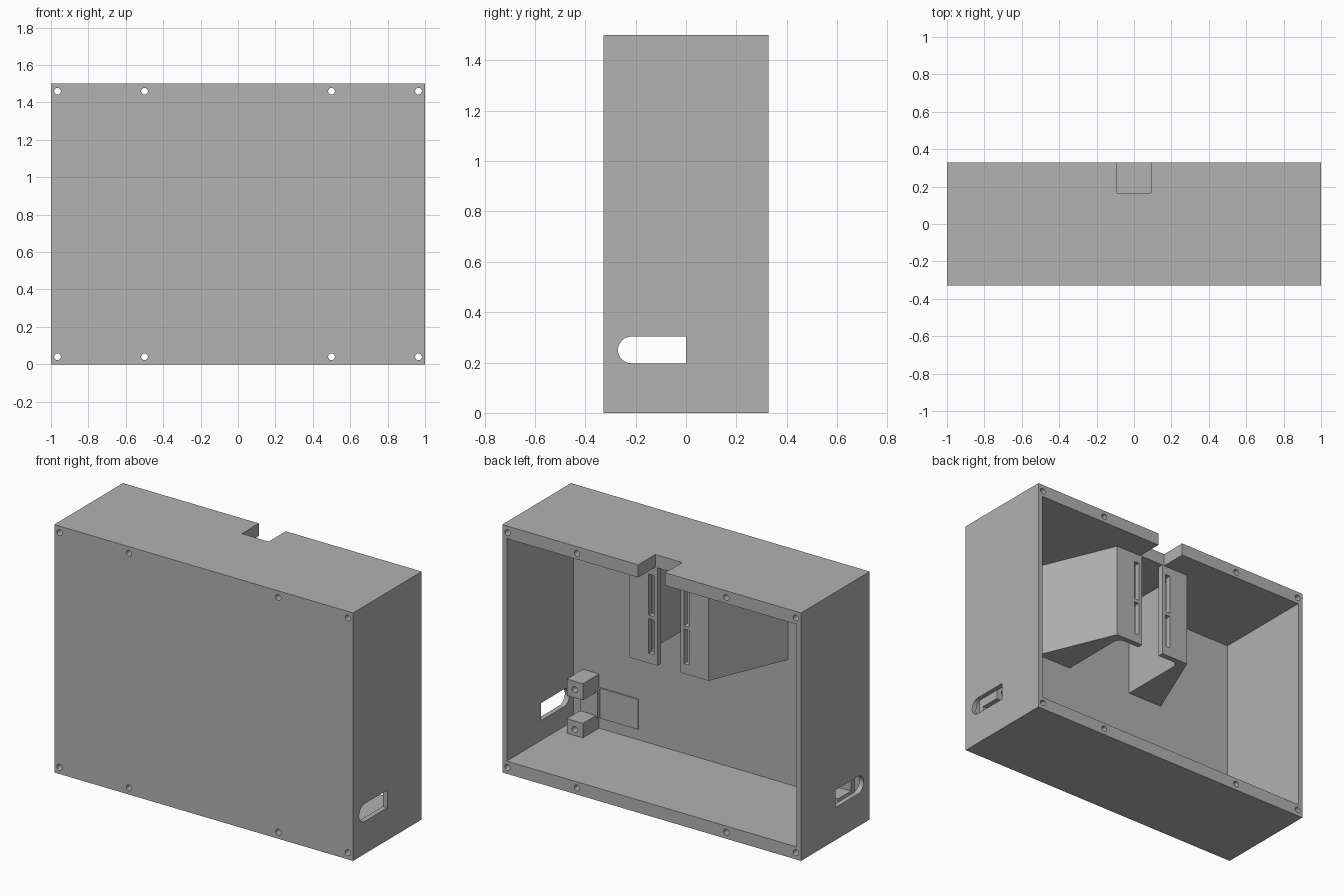
import bpy, bmesh
from math import pi, sin, cos
from mathutils import Vector

if "Cube" in bpy.data.objects:
    bpy.data.objects.remove(bpy.data.objects["Cube"], do_unlink=True)

grey = bpy.data.materials.new("plain grey")
grey.use_nodes = True
grey.diffuse_color = (0.445, 0.445, 0.445, 1)
grey.node_tree.nodes["Principled BSDF"].inputs["Base Color"].default_value = grey.diffuse_color


def prism(name, outline, axis, low, high):
    """Extrude a 2D outline along an axis; the outline uses the other two axes in order."""
    bm = bmesh.new()
    verts = []
    for a, b in outline:
        co = [a, b]
        co.insert(axis, low)
        verts.append(bm.verts.new(co))
    face = bm.faces.new(verts)
    new = bmesh.ops.extrude_face_region(bm, geom=[face])["geom"]
    shift = Vector((0, 0, 0))
    shift[axis] = high - low
    bmesh.ops.translate(bm, vec=shift, verts=[v for v in new if isinstance(v, bmesh.types.BMVert)])
    bmesh.ops.recalc_face_normals(bm, faces=bm.faces)
    mesh = bpy.data.meshes.new(name)
    bm.to_mesh(mesh)
    bm.free()
    mesh.materials.append(grey)
    obj = bpy.data.objects.new(name, mesh)
    bpy.context.collection.objects.link(obj)
    return obj


def box(name, x, y, z):
    return prism(name, [(x[0], y[0]), (x[1], y[0]), (x[1], y[1]), (x[0], y[1])], 2, *z)


def arc(ca, cb, r, start, end, n):
    return [(ca + r * cos(start + (end - start) * i / n),
             cb + r * sin(start + (end - start) * i / n)) for i in range(n + 1)]


def cut(target, cutter):
    cutter.hide_render = True
    mod = target.modifiers.new("cut", "BOOLEAN")
    mod.operation, mod.solver, mod.object = "DIFFERENCE", "EXACT", cutter
    bpy.context.view_layer.objects.active = target
    bpy.ops.object.modifier_apply(modifier=mod.name)
    bpy.data.objects.remove(cutter, do_unlink=True)


def round_hole(target, x, z, r, low, high):
    cut(target, prism("hole_cutter", arc(x, z, r, 0, 2 * pi * 23 / 24, 23), 1, low, high))


W, D, H = 1.0, 0.328, 1.5
INNER = -0.312          # inside of the front panel
FLOOR, CEILING = 0.077, 1.423

# Open-backed case with cable notch in the top wall
case = box("case", (-W, W), (-D, D), (0, H))
cut(case, box("cavity_cutter", (-0.97, 0.97), (INNER, 0.5), (FLOOR, CEILING)))
cut(case, box("notch_cutter", (-0.09, 0.09), (0.165, 0.5), (1.3, 1.6)))

# Port slot through both side walls, rounded towards the front
r = 0.053
slot = [(0, 0.25 - r), (0, 0.25 + r)] + arc(-0.217, 0.25, r, pi / 2, 3 * pi / 2, 16)
cut(case, prism("slot_cutter", slot, 0, -1.2, 1.2))

# Screw holes running the full depth
for x in (-0.965, -0.5, 0.5, 0.965):
    for z in (0.04, H - 0.04):
        round_hole(case, x, z, 0.018, -0.5, 0.5)

for side, s in (("left", 1), ("right", -1)):
    # Tapered hanging bracket with a slotted lip
    outline = [(0.077, 0.164), (0.265, 0.164), (0.465, INNER), (0.465, INNER - 0.005),
               (0.225, INNER - 0.005)]
    outline += arc(0.185, 0.09, 0.04, 0, pi / 2, 6) + [(0.077, 0.13)]
    bracket = prism(side + "_bracket", [(s * x, y) for x, y in outline], 2, 0.83, CEILING + 0.005)
    for z in ((0.89, 1.10), (1.12, 1.37)):
        cut(bracket, box("lip_cutter", sorted((s * 0.1, s * 0.135)), (0.1, 0.2), z))

    # Port mounting posts with screw holes
    for level, z in (("lower", (0.06, 0.165)), ("upper", (0.305, 0.405))):
        post = box(side + "_" + level + "_post", sorted((s * 0.80, s * 0.908)), (INNER - 0.005, -0.157), z)
        round_hole(post, s * 0.855, sum(z) / 2, 0.018, -0.28, 0)

    # Port board pad and stop on the inside of the front panel
    box(side + "_pad", sorted((s * 0.535, s * 0.79)), (INNER - 0.005, INNER + 0.008), (0.143, 0.325))
    box(side + "_stop", sorted((s * 0.79, s * 0.908)), (INNER - 0.005, INNER + 0.03), (0.15, 0.32))
